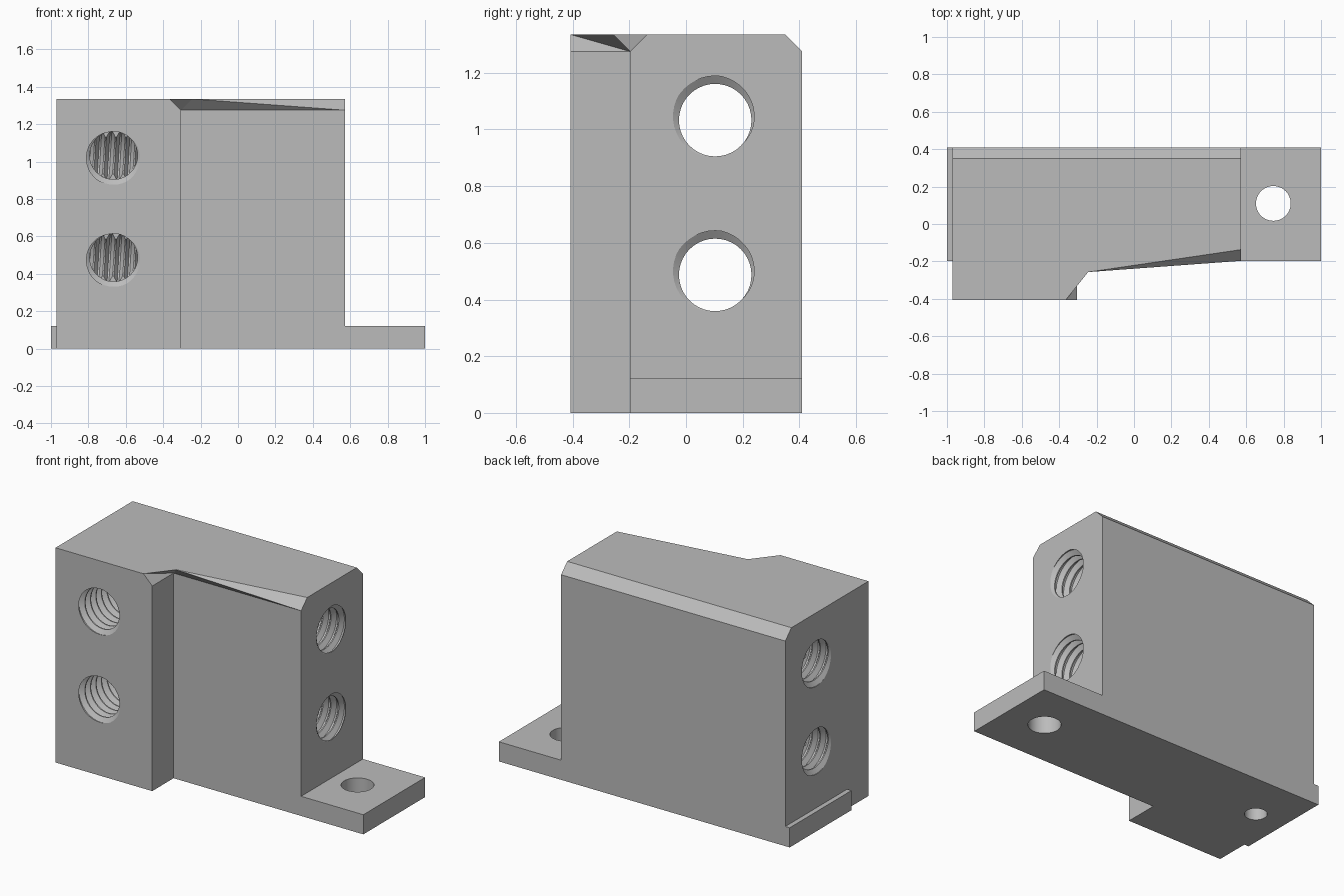
import bpy, bmesh, math
from mathutils import Vector

if "Cube" in bpy.data.objects:
    bpy.data.objects.remove(bpy.data.objects["Cube"], do_unlink=True)

steel = bpy.data.materials.new("plain grey")
GREY = (0.5, 0.5, 0.5, 1)
steel.use_nodes = True
steel.diffuse_color = GREY
steel.node_tree.nodes["Principled BSDF"].inputs["Base Color"].default_value = GREY

TOP, BACK, FRONT, BOSS = 1.335, 0.41, -0.197, -0.407
LEFT, STEP, RIGHT = -0.97, -0.305, 0.572
BORE_Y, BORE_X, BORE_HEIGHTS = 0.103, -0.665, (1.033, 0.487)
MINOR, MAJOR, PITCH = 0.128, 0.156, 0.054


def finish(bm, name):
    bmesh.ops.recalc_face_normals(bm, faces=bm.faces)
    mesh = bpy.data.meshes.new(name)
    bm.to_mesh(mesh)
    bm.free()
    mesh.materials.append(steel)
    ob = bpy.data.objects.new(name, mesh)
    bpy.context.collection.objects.link(ob)
    return ob


def prism(name, outline, z0, z1, chamfer_edges=(), chamfer=0.06):
    """Extrude an outline upwards, chamfering the chosen top edges."""
    bm = bmesh.new()
    low = [bm.verts.new((x, y, z0)) for x, y in outline]
    high = [bm.verts.new((x, y, z1)) for x, y in outline]
    n = len(outline)
    bm.faces.new(low[::-1])
    bm.faces.new(high)
    for i in range(n):
        j = (i + 1) % n
        bm.faces.new((low[i], low[j], high[j], high[i]))
    if chamfer_edges:
        edges = [bm.edges.get((high[i], high[(i + 1) % n])) for i in chamfer_edges]
        bmesh.ops.bevel(bm, geom=edges, offset=chamfer, offset_type='OFFSET',
                        segments=1, profile=0.5, affect='EDGES')
    return finish(bm, name)


def box(name, x0, x1, y0, y1, z0, z1):
    return prism(name, [(x0, y0), (x1, y0), (x1, y1), (x0, y1)], z0, z1)


def rod(name, centre, axis, start, end, radius, sides=48):
    """Plain round cutter along axis 0, 1 or 2."""
    a, b, c = axis, (axis + 1) % 3, (axis + 2) % 3
    bm = bmesh.new()
    rings = []
    for s in (start, end):
        ring = []
        for i in range(sides):
            p = Vector(centre)
            p[a] = s
            p[b] += radius * math.cos(math.tau * i / sides)
            p[c] += radius * math.sin(math.tau * i / sides)
            ring.append(bm.verts.new(p))
        rings.append(ring)
        bm.faces.new(ring)
    for i in range(sides):
        j = (i + 1) % sides
        bm.faces.new((rings[0][i], rings[0][j], rings[1][j], rings[1][i]))
    return finish(bm, name)


def threaded_rod(name, centre, axis, start, end, sides=40):
    """Cutter whose rows follow a right-handed helix."""
    a, b, c = axis, (axis + 1) % 3, (axis + 2) % 3
    tooth = [(0, MINOR), (0.14, MINOR), (0.48, MAJOR), (0.66, MAJOR)]
    k = len(tooth)
    turns = round((end - start) / PITCH)
    bm = bmesh.new()
    rows = []
    for r in range(turns * k + k + 1):
        part, radius = tooth[r % k]
        row = []
        for i in range(sides):
            t = i / sides
            p = Vector(centre)
            p[a] = start + PITCH * (r // k + part + t)
            p[b] += radius * math.cos(math.tau * t)
            p[c] += radius * math.sin(math.tau * t)
            row.append(bm.verts.new(p))
        rows.append(row)

    def vert(r, i):
        return rows[r][i] if i < sides else rows[r + k][0]

    last = turns * k
    for r in range(last):
        for i in range(sides):
            bm.faces.new((vert(r, i), vert(r, i + 1), vert(r + 1, i + 1), vert(r + 1, i)))
    # close each end with a fan that includes the helix step
    for r, s in ((0, start + PITCH / 2), (last, start + PITCH * (turns + 0.5))):
        p = Vector(centre)
        p[a] = s
        hub = bm.verts.new(p)
        loop = [vert(r, i) for i in range(sides + 1)]
        loop += [rows[r + q][0] for q in range(k - 1, 0, -1)]
        for i, v in enumerate(loop):
            bm.faces.new((hub, v, loop[(i + 1) % len(loop)]))
    bmesh.ops.delete(bm, geom=[v for v in bm.verts if not v.link_faces], context='VERTS')
    bmesh.ops.triangulate(bm, faces=bm.faces)
    return finish(bm, name)


def combine(target, tool, operation):
    mod = target.modifiers.new(operation.lower(), 'BOOLEAN')
    mod.operation, mod.solver, mod.object = operation, 'EXACT', tool
    bpy.context.view_layer.objects.active = target
    bpy.ops.object.modifier_apply(modifier=mod.name)
    bpy.data.objects.remove(tool, do_unlink=True)


# L-shaped block, chamfered along the boss side, arm front and back
outline = [(LEFT, BOSS), (STEP, BOSS), (STEP, FRONT), (RIGHT, FRONT), (RIGHT, BACK), (LEFT, BACK)]
block = prism("mounting_block", outline, 0, TOP, chamfer_edges=(1, 2, 4))

# base plate forming the right tab and the small left lip
combine(block, box("base_plate", -1, 1, FRONT, BACK, 0, 0.122), 'UNION')

# tab hole and blind dowel hole underneath
combine(block, rod("tab_hole", (0.745, 0.11, 0), 2, -0.1, 0.3, 0.093), 'DIFFERENCE')
combine(block, rod("dowel_hole", (-0.8, 0.105, 0), 2, -0.1, 0.25, 0.064), 'DIFFERENCE')

# threaded bores: right through lengthwise, and blind from the front
for z in BORE_HEIGHTS:
    front, side = (BORE_X, 0, z), (0, BORE_Y, z)
    combine(block, rod("front_bore", front, 1, -0.6, 0.183, MINOR), 'DIFFERENCE')
    combine(block, threaded_rod("side_thread", side, 0, -1.15, 0.8), 'DIFFERENCE')
    combine(block, threaded_rod("front_thread", front, 1, -0.52, 0.04), 'DIFFERENCE')

bpy.ops.object.select_all(action='DESELECT')
block.select_set(True)
bpy.context.view_layer.objects.active = block
bpy.ops.object.shade_smooth_by_angle(angle=math.radians(25))
